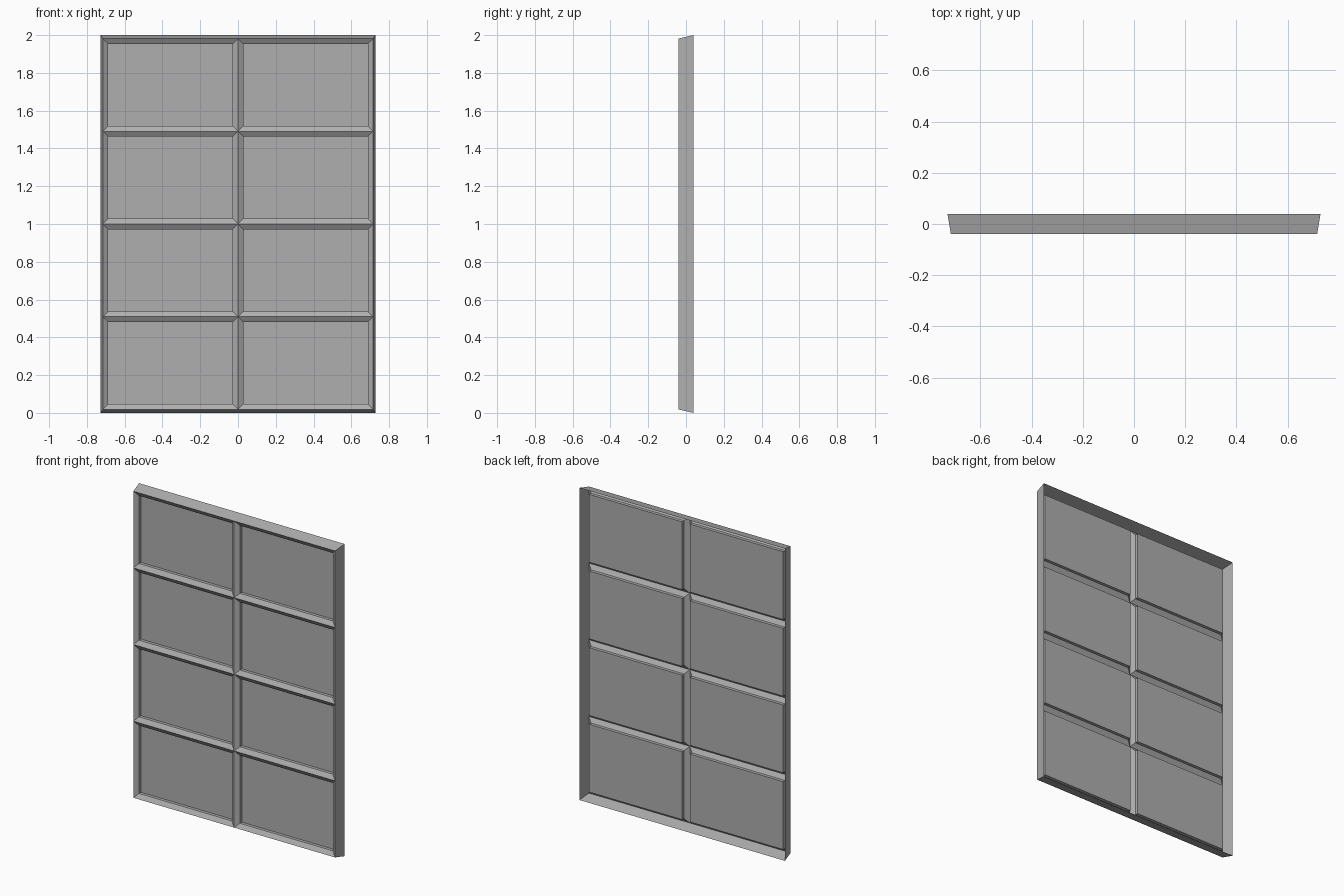
import bpy, bmesh

if "Cube" in bpy.data.objects:
    bpy.data.objects.remove(bpy.data.objects["Cube"])

FRONT, BACK = -0.039, 0.039      # ridge line and rear rim depths
HW, Z0, Z1 = 0.715, 0.018, 1.982  # rectangle traced by the front ridges
COLS, ROWS = 2, 4

# Mid grey for every part
grey = bpy.data.materials.new("mid_grey")
grey.diffuse_color = (0.43, 0.43, 0.43, 1)
grey.use_nodes = True
grey.node_tree.nodes["Principled BSDF"].inputs["Base Color"].default_value = grey.diffuse_color


def rect_loop(bm, x0, x1, z0, z1, dx, dz, y):
    """Four corner vertices of a rectangle shrunk by dx, dz at depth y."""
    x0, x1, z0, z1 = x0 + dx, x1 - dx, z0 + dz, z1 - dz
    return [bm.verts.new((x, y, z)) for x, z in ((x0, z0), (x1, z0), (x1, z1), (x0, z1))]


def stepped_shell(name, rect, steps, cap):
    """Bridge successive rectangles, given as (dx, dz, y), into one flat-faced shell."""
    bm = bmesh.new()
    loops = [rect_loop(bm, *rect, *step) for step in steps]
    for a, b in zip(loops, loops[1:]):
        for i in range(4):
            j = (i + 1) % 4
            bm.faces.new((a[i], a[j], b[j], b[i]))
    if cap:
        bm.faces.new(loops[-1])
    mesh = bpy.data.meshes.new(name)
    bm.to_mesh(mesh)
    bm.free()
    mesh.materials.append(grey)
    obj = bpy.data.objects.new(name, mesh)
    bpy.context.collection.objects.link(obj)
    return obj


# Outer frame wall, flaring towards the open back
stepped_shell("outer_frame", (-HW, HW, Z0, Z1),
              [(-0.013, -0.018, BACK), (0, 0, FRONT)], False)

# Panes: sloped bar faces, a short straight step, then the flat sheet
w, h = 2 * HW / COLS, (Z1 - Z0) / ROWS
rim = 0.028
for c in range(COLS):
    for r in range(ROWS):
        x, z = -HW + c * w, Z0 + r * h
        stepped_shell(f"window_pane_{r + 1}_{c + 1}", (x, x + w, z, z + h),
                      [(0, 0, FRONT), (rim, rim, FRONT + 0.018), (rim, rim, FRONT + 0.038)],
                      True)
